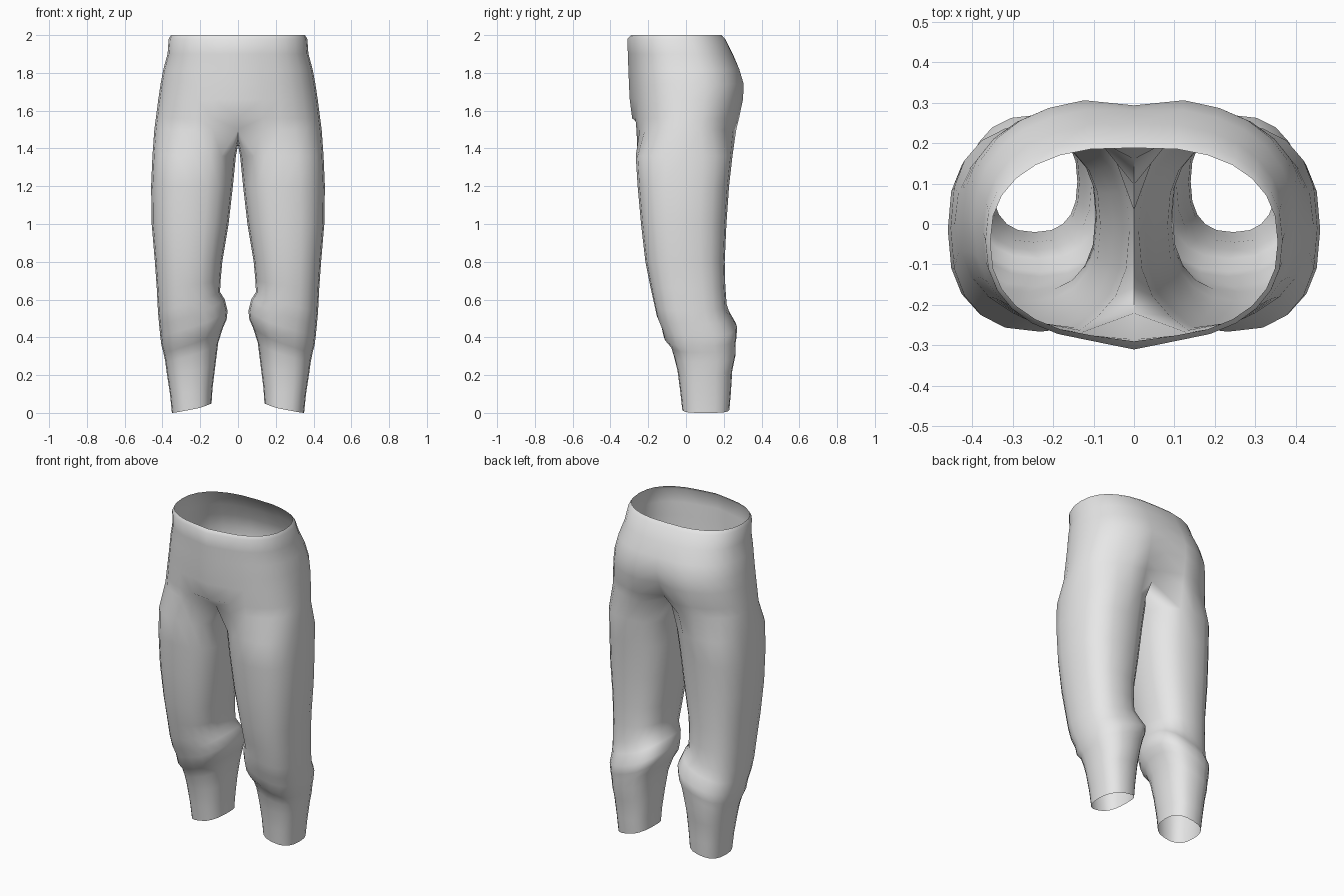
import bpy, bmesh, math

if "Cube" in bpy.data.objects:
    bpy.data.objects.remove(bpy.data.objects["Cube"])

N = 20            # points around one leg; index 0 faces the other leg
A, B = 3, 17      # points A..B continue upward into the hips

# leg rings: z, inner-side lift, x inner, x outer, y front, y back
LEG = [
    (0.00, 0.05, 0.14, 0.35, -0.02, 0.23),
    (0.10, 0.03, 0.135, 0.36, -0.03, 0.238),
    (0.21, 0.04, 0.12, 0.377, -0.045, 0.245),
    (0.27, 0.10, 0.105, 0.385, -0.065, 0.262),
    (0.32, 0.13, 0.08, 0.395, -0.085, 0.262),
    (0.355, 0.14, 0.06, 0.405, -0.118, 0.268),
    (0.41, 0.13, 0.055, 0.412, -0.13, 0.27),
    (0.47, 0.13, 0.07, 0.418, -0.155, 0.235),
    (0.54, 0.10, 0.095, 0.424, -0.168, 0.215),
    (0.66, 0.04, 0.092, 0.43, -0.19, 0.208),
    (0.80, 0.00, 0.083, 0.44, -0.215, 0.205),
    (1.00, 0.00, 0.05, 0.457, -0.238, 0.214),
    (1.20, 0.00, 0.027, 0.46, -0.256, 0.228),
    (1.36, 0.00, 0.011, 0.453, -0.266, 0.246),
]

# hip rings: z, half width, y front, y back, y front at the middle, y back at the middle
HIPS = [
    (1.50, 0.443, -0.268, 0.272, -0.22, 0.16),
    (1.56, 0.435, -0.274, 0.287, -0.285, 0.22),
    (1.66, 0.422, -0.280, 0.308, -0.298, 0.27),
    (1.74, 0.410, -0.285, 0.312, -0.302, 0.293),
    (1.82, 0.395, -0.288, 0.288, -0.305, 0.28),
    (1.90, 0.373, -0.290, 0.250, -0.308, 0.248),
    (1.98, 0.367, -0.293, 0.212, -0.310, 0.208),
    (2.00, 0.355, -0.280, 0.190, -0.290, 0.188),
]


def spow(v, e):
    return math.copysign(abs(v) ** e, v)


def leg_point(row, i):
    z, lift, xi, xo, yf, yb = row
    a = 2 * math.pi * i / N
    e = 0.8
    x = (xi + xo) / 2 - (xo - xi) / 2 * spow(math.cos(a), e)
    y = (yf + yb) / 2 - (yb - yf) / 2 * spow(math.sin(a), e)
    return x, y, z + lift * ((1 + math.cos(a)) / 2) ** 1.5


def hip_point(row, i):
    z, w, yf, yb, cf, cb = row
    t = (i - 10) / 7 * math.pi / 2
    x = w * max(0, math.cos(t)) ** 0.8
    y = (yf + yb) / 2 + (yb - yf) / 2 * spow(math.sin(t), 0.85)
    if i in (A, B):
        x, y = 0.0, cf if i == A else cb
    return x, y, z


bm = bmesh.new()
rings = [[bm.verts.new(leg_point(r, i)) for i in range(N)] for r in LEG]

# crotch ring: outer points start the hips, inner points form the saddle seam
crotch = []
for i in range(N):
    if A <= i <= B:
        x, y, z = hip_point(HIPS[0], i)
        if i == B:
            z = 1.52
    else:
        k = i if i < A else i - N          # -2..2, front is positive
        x, y, z = 0.0, -0.03 - 0.19 * k / 3, 1.42 + 0.08 * (k / 3) ** 2
    crotch.append(bm.verts.new((x, y, z)))
rings.append(crotch)

# closed leg tube
for lo, hi in zip(rings, rings[1:]):
    for i in range(N):
        j = (i + 1) % N
        bm.faces.new((lo[i], lo[j], hi[j], hi[i]))

# open half-shell of the hips and waistband
prev = crotch[A:B + 1]
for row in HIPS[1:]:
    cur = [bm.verts.new(hip_point(row, i)) for i in range(A, B + 1)]
    for i in range(len(cur) - 1):
        bm.faces.new((prev[i], prev[i + 1], cur[i + 1], cur[i]))
    prev = cur

# mirror to the other leg and weld the middle seam
bmesh.ops.mirror(bm, geom=bm.verts[:] + bm.edges[:] + bm.faces[:],
                 axis='X', merge_dist=0.0005)
bmesh.ops.remove_doubles(bm, verts=bm.verts[:], dist=0.0005)
bmesh.ops.recalc_face_normals(bm, faces=bm.faces[:])
# make the cloth face outward
side = max(bm.faces, key=lambda f: f.calc_center_median().x)
if side.normal.x < 0:
    bmesh.ops.reverse_faces(bm, faces=bm.faces[:])

mesh = bpy.data.meshes.new("trousers")
bm.to_mesh(mesh)
bm.free()
trousers = bpy.data.objects.new("trousers", mesh)
bpy.context.collection.objects.link(trousers)

cloth = bpy.data.materials.new("light grey cloth")
cloth.diffuse_color = (0.8, 0.8, 0.8, 1)
cloth.use_nodes = True
cloth.node_tree.nodes["Principled BSDF"].inputs["Base Color"].default_value = cloth.diffuse_color
mesh.materials.append(cloth)

bpy.context.view_layer.objects.active = trousers
trousers.select_set(True)
bpy.ops.object.shade_smooth_by_angle(angle=math.radians(80))
